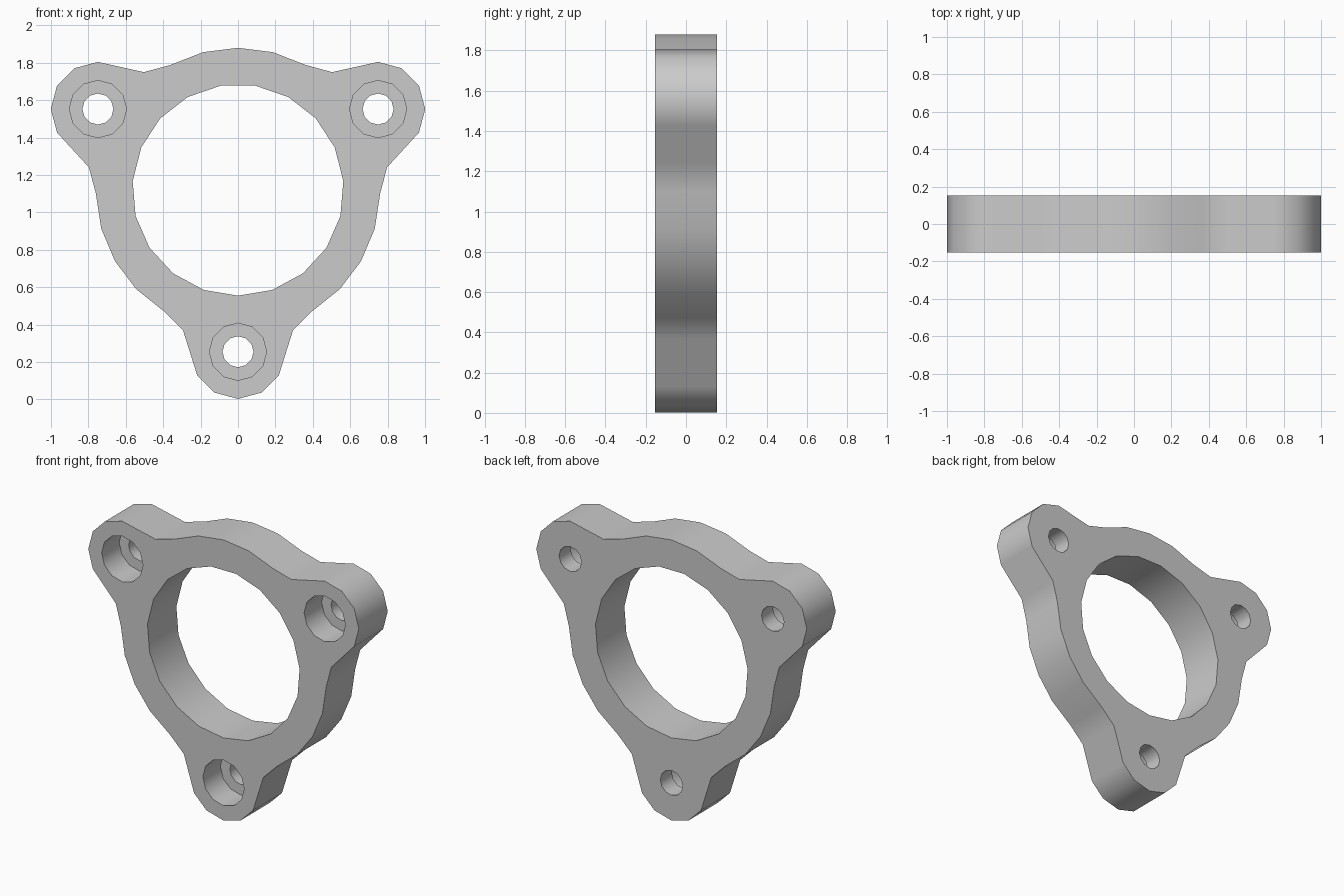
import bpy, bmesh
from math import cos, sin, radians, tau, pi

cube = bpy.data.objects.get("Cube")
if cube:
    bpy.data.objects.remove(cube)

# Main sizes
CENTRE_Z = 1.12
HALF = 0.153
LOBE_DIST, LOBE_R = 0.865, 0.252
RING_R, BORE_R = 0.76, 0.565
SINK_R, BOLT_R, SINK_DEPTH = 0.153, 0.083, 0.185
LOBES = [radians(a) for a in (-90, 30, 150)]
FRONT, FLOOR, BACK = -HALF, SINK_DEPTH - HALF, HALF


def polar(r, a, c=(0, CENTRE_Z)):
    return c[0] + r * cos(a), c[1] + r * sin(a)


def circle(r, sides, c=(0, CENTRE_Z)):
    return [polar(r, -pi / 2 + tau * i / sides, c) for i in range(sides)]


# Outer outline: rounded ear, neck corner, ring arc, neck corner, repeated
outline = []
for a in LOBES:
    ear = polar(LOBE_DIST, a)
    outline += [polar(LOBE_R, a + radians(d), ear) for d in (-60, -30, 0, 30, 60)]
    outline.append(polar(0.806, a + radians(21.4)))
    outline += [polar(RING_R, a + radians(60 + d)) for d in (-28.5, -14.2, 0, 14.2, 28.5)]
    outline.append(polar(0.806, a + radians(98.6)))

bm = bmesh.new()


def loop(points, y):
    verts = [bm.verts.new((x, y, z)) for x, z in points]
    for i, v in enumerate(verts):
        bm.edges.new((v, verts[i - 1]))
    return verts


def wall(a, b):
    for i in range(len(a)):
        bm.faces.new((a[i - 1], a[i], b[i], b[i - 1]))


def cap(loops, facing):
    edges = [bm.edges.get((v, vs[i - 1])) for vs in loops for i, v in enumerate(vs)]
    bmesh.ops.triangle_fill(bm, use_beauty=True, edges=edges, normal=(0, facing, 0))


# Outer rim and large centre bore
front_loops, back_loops = [], []
for points in (outline, circle(BORE_R, 19)):
    front_loops.append(loop(points, FRONT))
    back_loops.append(loop(points, BACK))
    wall(front_loops[-1], back_loops[-1])

# Stepped bolt holes, wide at the front and narrow at the back
for a in LOBES:
    ear = polar(LOBE_DIST, a)
    wide, narrow = circle(SINK_R, 12, ear), circle(BOLT_R, 12, ear)
    rings = [loop(wide, FRONT), loop(wide, FLOOR), loop(narrow, FLOOR), loop(narrow, BACK)]
    for first, second in zip(rings, rings[1:]):
        wall(first, second)
    front_loops.append(rings[0])
    back_loops.append(rings[-1])

# Flat front and back faces
cap(front_loops, -1)
cap(back_loops, 1)
bmesh.ops.recalc_face_normals(bm, faces=bm.faces)

mesh = bpy.data.meshes.new("flange_plate")
bm.to_mesh(mesh)
bm.free()
plate = bpy.data.objects.new("flange_plate", mesh)
bpy.context.collection.objects.link(plate)

# Plain grey material
grey = bpy.data.materials.new("light_grey")
grey.use_nodes = True
colour = (0.6, 0.6, 0.6, 1)
grey.diffuse_color = colour
grey.node_tree.nodes["Principled BSDF"].inputs["Base Color"].default_value = colour
mesh.materials.append(grey)

# Smooth rim with crisp face edges
bpy.ops.object.select_all(action="DESELECT")
plate.select_set(True)
bpy.context.view_layer.objects.active = plate
bpy.ops.object.shade_smooth_by_angle(angle=radians(40))
